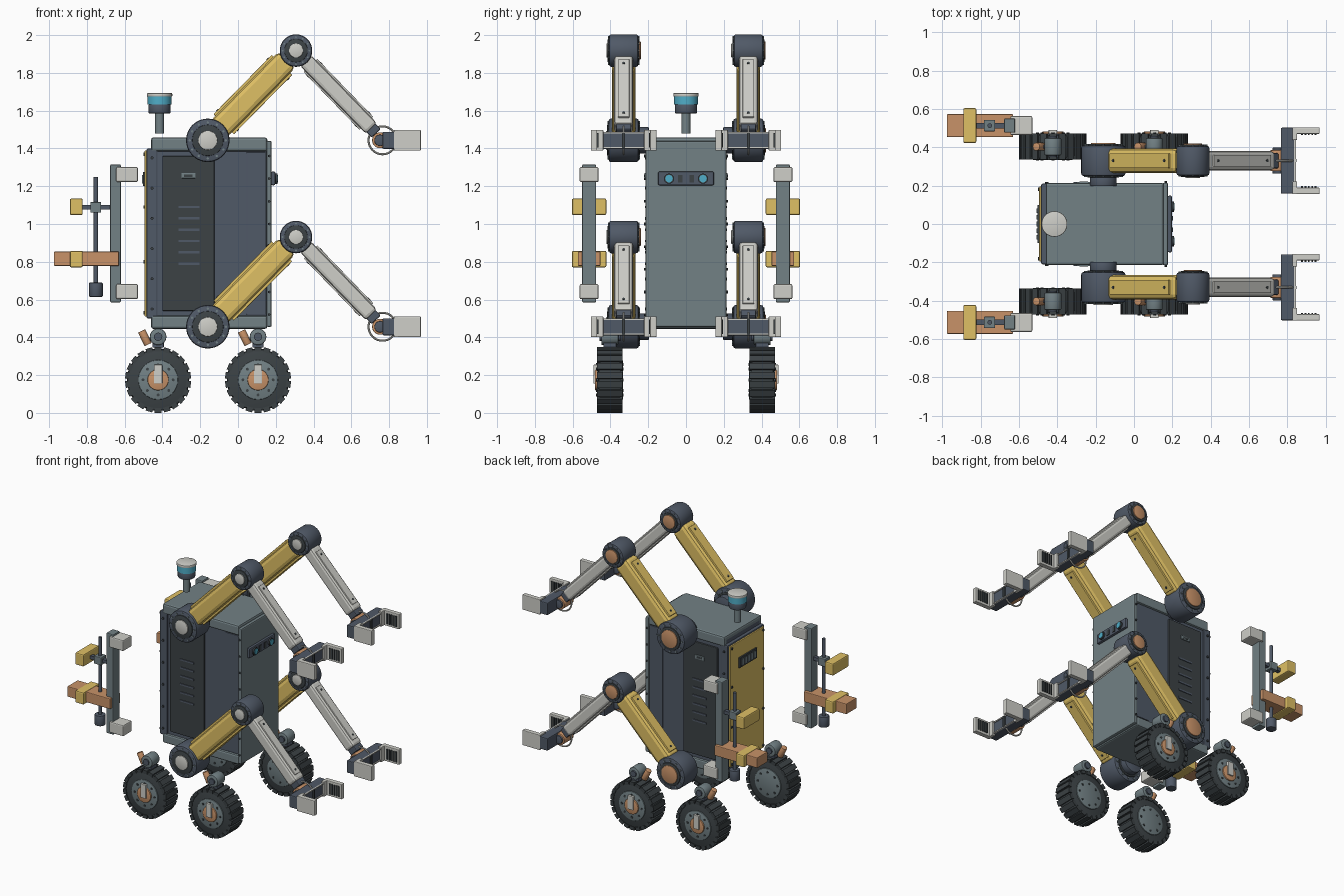
import bpy, bmesh
from math import pi, sin, cos, atan2, hypot
from mathutils import Matrix, Vector

if "Cube" in bpy.data.objects:
    bpy.data.objects.remove(bpy.data.objects["Cube"])

COL = dict(gold=(.74, .53, .13), grey=(.17, .22, .235), dark=(.045, .055, .06), slate=(.08, .1, .135),
           white=(.62, .62, .58), copper=(.58, .29, .14), cyan=(.08, .42, .58))
MATS = {}
I4 = Matrix.Identity(4)
AX = {'x': Matrix.Rotation(pi / 2, 4, 'Y'), 'y': Matrix.Rotation(pi / 2, 4, 'X'), 'z': I4}


def finish(name, bm, mat, bevel, M, smooth=False):
    if bevel:
        es = [e for e in bm.edges if len(e.link_faces) == 2 and e.calc_face_angle(0) > 0.9]
        bmesh.ops.bevel(bm, geom=es, offset=bevel, segments=2, profile=0.5, affect='EDGES')
    bm.transform(M)
    me = bpy.data.meshes.new(name)
    bm.to_mesh(me)
    bm.free()
    if mat not in MATS:
        MATS[mat] = bpy.data.materials.new(mat)
        MATS[mat].diffuse_color = (*COL[mat], 1)
    me.materials.append(MATS[mat])
    if smooth:
        me.shade_smooth()
        me.set_sharp_from_angle(angle=0.6)
    ob = bpy.data.objects.new(name, me)
    bpy.context.collection.objects.link(ob)
    return ob


def boxes(name, mat, items, bevel=0, M=I4):
    """items: (xmin, xmax, ymin, ymax, zmin, zmax)"""
    bm = bmesh.new()
    for a in items:
        c = Vector([(a[i] + a[i + 1]) / 2 for i in (0, 2, 4)])
        s = [abs(a[i + 1] - a[i]) for i in (0, 2, 4)]
        bmesh.ops.create_cube(bm, size=1, matrix=Matrix.Translation(c) @ Matrix.Diagonal((*s, 1)))
    return finish(name, bm, mat, bevel, M)


def cyls(name, mat, items, axis='z', bevel=0, seg=32, M=I4):
    """items: (x, y, z, radius, length), centred"""
    bm = bmesh.new()
    for x, y, z, r, h in items:
        bmesh.ops.create_cone(bm, cap_ends=True, segments=seg, radius1=r, radius2=r, depth=h,
                              matrix=Matrix.Translation((x, y, z)) @ AX[axis])
    return finish(name, bm, mat, bevel, M, True)


def torus(name, mat, centre, R, r, n=32, m=8):
    bm = bmesh.new()
    v = [[bm.verts.new(((R + r * cos(2 * pi * j / m)) * cos(2 * pi * i / n), r * sin(2 * pi * j / m),
                        (R + r * cos(2 * pi * j / m)) * sin(2 * pi * i / n))) for j in range(m)] for i in range(n)]
    for i in range(n):
        for j in range(m):
            bm.faces.new((v[i][j], v[i][(j + 1) % m], v[(i + 1) % n][(j + 1) % m], v[(i + 1) % n][j]))
    bmesh.ops.recalc_face_normals(bm, faces=bm.faces)
    finish(name, bm, mat, 0, Matrix.Translation(centre), True)


def circle_bolts(x, y, z, R, r, h, n):
    return [(x + R * cos(2 * pi * i / n), y, z + R * sin(2 * pi * i / n), r, h) for i in range(n)]


# cabinet body
boxes('body_core', 'slate', [(-.46, .155, -.2, .2, .46, 1.44)], .012)
boxes('body_top_cap', 'grey', [(-.46, .155, -.215, .215, 1.385, 1.458)], .012)
boxes('body_bottom_cap', 'grey', [(-.46, .155, -.215, .215, .445, .515)], .012)
boxes('front_plate', 'grey', [(.15, .178, -.215, .215, .455, 1.44)], .008)
boxes('back_frame', 'slate', [(-.484, -.425, -.21, .21, .5, 1.4)], .008)
boxes('back_panel', 'gold', [(-.494, -.48, -.195, .195, .51, 1.39)], .004)
boxes('back_vent', 'dark', [(-.504, -.49, -.1, .1, 1.2, 1.275)], .003)
boxes('back_vent_slats', 'grey', [(-.508, -.5, y - .012, y + .012, 1.215, 1.26) for y in (-.07, -.035, 0, .035, .07)])
cyls('back_panel_bolts', 'dark', [(-.496, y, z, .009, .01) for y in (-.18, .18) for z in (.53, .8, 1.09, 1.37)],
     'x', seg=8)
cyls('body_bolts', 'dark', [(-.455, s * .212, .55 + .16 * i, .008, .012) for s in (-1, 1) for i in range(6)] +
     [(.165, s * .217, .52 + .12 * i, .007, .012) for s in (-1, 1) for i in range(8)], 'y', seg=8)
for s in (-1, 1):
    boxes('side_panel', 'dark', [(-.4, -.125, s * .195, s * .213, .54, 1.36)], .005)
    boxes('side_vent_slats', 'slate', [(-.315, -.205, s * .21, s * .218, z - .006, z + .006)
                                       for z in (.79, .85, .91, .97, 1.03, 1.09)])
    boxes('side_latch', 'grey', [(-.3, -.225, s * .21, s * .22, 1.242, 1.27)], .003)
    boxes('side_latch_slot', 'dark', [(-.285, -.24, s * .215, s * .222, 1.25, 1.262)])
    boxes('front_side_trim', 'slate', [(.045, .15, s * .195, s * .206, .52, 1.38)], .004)

# front sensor bar
boxes('sensor_bar', 'slate', [(.175, .198, -.148, .148, 1.205, 1.278)], .008)
cyls('sensor_bezel', 'dark', [(.2, y, 1.24, .027, .016) for y in (-.09, .09)], 'x', seg=20)
cyls('sensor_lens', 'cyan', [(.204, y, 1.24, .02, .016) for y in (-.09, .09)], 'x', seg=20)
boxes('sensor_slots', 'dark', [(.19, .202, y - .012, y + .012, 1.22, 1.26) for y in (-.03, .03)])

# scanner mast
cyls('scanner_stem', 'grey', [(-.415, 0, 1.535, .024, .11)])
cyls('scanner_base', 'slate', [(-.415, 0, 1.61, .058, .05)], bevel=.005)
cyls('scanner_window', 'cyan', [(-.415, 0, 1.654, .063, .044)])
cyls('scanner_cap', 'white', [(-.415, 0, 1.684, .067, .018)], bevel=.004)


def joint(name, x, y, z, r, w):
    cyls(name + '_housing', 'slate', [(x, y, z, r, w)], 'y', .012, 40)
    cyls(name + '_ring', 'dark', [(x, y, z, r * .72, w + .014)], 'y', .003)
    cyls(name + '_cap', 'white', [(x, y - w / 2, z, r * .44, .026)], 'y', .003)
    cyls(name + '_plug', 'copper', [(x, y + w / 2, z, r * .56, .026)], 'y', .003)
    cyls(name + '_bolts', 'grey', circle_bolts(x, y, z, r * .83, r * .055, w + .012, 12), 'y', seg=8)


def link(name, a, b, y, t0, t1, hw, hh, mat):
    """Tubular arm link with thin covers, from joint a to joint b in the xz plane."""
    ang = atan2(b[1] - a[1], b[0] - a[0])
    M = Matrix.Translation((a[0], y, a[1])) @ Matrix.Rotation(-ang, 4, 'Y')
    boxes(name, mat, [(t0, t1, -hw, hw, -hh, hh)], hh * .42, M)
    boxes(name + '_covers', mat, [(t0 + .04, t1 - .04, -hw * .6, hw * .6, k * hh * .9, k * hh * 1.22)
                                  for k in (-1, 1)], .003, M)
    cyls(name + '_bolts', 'dark', [(t, 0, 0, .008, hh * 2.55) for t in (t0 + .07, t1 - .07)], 'z', seg=8, M=M)
    boxes(name + '_collars', 'slate', [(t0 - .05, t0 + .02, -hw * .8, hw * .8, -hh * .8, hh * .8),
                                       (t1 - .02, t1 + .035, -hw * .8, hw * .8, -hh * .8, hh * .8)], .006, M)


# four arms with grippers
for y in (-.33, .33):
    for z in (.456, 1.443):
        S, E, W = (-.16, z), (.307, z + .475), (.767, z)
        joint('shoulder', S[0], y, S[1], .115, .16)
        inner = .222 if y > 0 else -.222
        cyls('shoulder_mount', 'slate', [(S[0], inner, z, .07, .05)], 'y', .004)
        link('upper_arm', S, E, y, .08, .6, .063, .062, 'gold')
        joint('elbow', E[0], y, E[1], .086, .155)
        link('forearm', E, W, y, .07, .575, .05, .041, 'white')
        # wrist
        cyls('wrist_pivot', 'copper', [(.752, y, z, .042, .11)], 'y', .004)
        cyls('wrist_hub', 'slate', [(.752, y, z, .03, .135)], 'y', .003)
        torus('wrist_cable_loop', 'white', (.765, y, z), .074, .0055)
        # gripper
        boxes('gripper_palm', 'slate', [(.765, .838, y - .172, y + .172, z - .045, z + .045)], .006)
        boxes('gripper_rails', 'white', [(.835, .845, y - .12, y + .12, z + k - .004, z + k + .004)
                                         for k in (-.04, .04)])
        boxes('gripper_divider', 'dark', [(.835, .848, y - .008, y + .008, z - .04, z + .04)])
        for s in (-1, 1):
            boxes('finger_base', 'white', [(.825, .85, y + s * .108, y + s * .174, z - .055, z + .055)], .004)
            boxes('finger', 'white', [(.835, .968, y + s * .14, y + s * .174, z - .055, z + .055)], .005)
            boxes('finger_grip', 'dark', [(x, x + .01, y + s * .133, y + s * .142, z - .038, z + .038)
                                          for x in (.87, .888, .906, .924, .942)])

# four wheels with suspension
for s in (-1, 1):
    for x in (-.423, .106):
        y, z = s * .403, .175
        cyls('tyre', 'dark', [(x, y, z, .165, .125)], 'y', .014, 40)
        bm = bmesh.new()
        for i in range(22):
            bmesh.ops.create_cube(bm, size=1, matrix=Matrix.Rotation(2 * pi * i / 22, 4, 'Y') @
                                  Matrix.Translation((0, 0, .162)) @ Matrix.Diagonal((.036, .135, .025, 1)))
        finish('tyre_treads', bm, 'dark', 0, Matrix.Translation((x, y, z)))
        cyls('wheel_rim', 'grey', [(x, y, z, .105, .138)], 'y', .004)
        cyls('wheel_bolts', 'dark', circle_bolts(x, y, z, .08, .008, .146, 8), 'y', seg=8)
        cyls('wheel_hub', 'copper', [(x, y + s * .01, z, .056, .138)], 'y', .004)
        boxes('axle_plate', 'white', [(x - .022, x + .022, y + s * .06, y + s * .088, .155, .255)], .003)
        # pivot and damper
        cyls('suspension_pivot', 'grey', [(x, y, .403, .044, .09)], 'y', .006, 24)
        cyls('suspension_pin', 'slate', [(x, y, .403, .022, .11)], 'y', seg=16)
        boxes('suspension_foot', 'slate', [(x - .03, x + .03, y - .035, y + .035, .345, .385)], .005)
        D = Matrix.Translation((x - .07, y, .398)) @ Matrix.Rotation(-.45, 4, 'Y')
        cyls('damper', 'copper', [(0, 0, 0, .021, .08)], bevel=.003, seg=20, M=D)
        cyls('damper_link', 'slate', [(x - .04, y, .39, .01, .06)], 'x', seg=12)

# two tool racks behind the body
for s in (-1, 1):
    y = s * .513
    boxes('rack_rail', 'grey', [(-.677, -.62, y - .037, y + .037, .585, 1.315)], .006)
    boxes('rack_brackets', 'white', [(-.645, -.53, y - .05, y + .05, a, a + .08) for a in (.602, 1.222)], .008)
    boxes('rack_arm', 'copper', [(-.975, -.63, y - .06, y + .06, .778, .854)], .005)
    boxes('rack_clamps', 'gold', [(-.89, -.822, y - .091, y + .091, a, a + .088) for a in (.77, 1.047)], .008)
    cyls('rack_lead_screw', 'slate', [(-.752, y, .96, .012, .58)], seg=16)
    cyls('rack_motor', 'slate', [(-.752, y, .652, .036, .075)], bevel=.004, seg=24)
    boxes('rack_slider', 'grey', [(-.782, -.724, y - .03, y + .03, 1.06, 1.116)], .004)
    boxes('rack_slider_link', 'slate', [(-.83, -.66, y - .014, y + .014, 1.076, 1.1)])

for m in bpy.data.materials:
    if m.users and not m.is_grease_pencil:
        m.use_nodes = True
        m.node_tree.nodes["Principled BSDF"].inputs["Base Color"].default_value = m.diffuse_color
